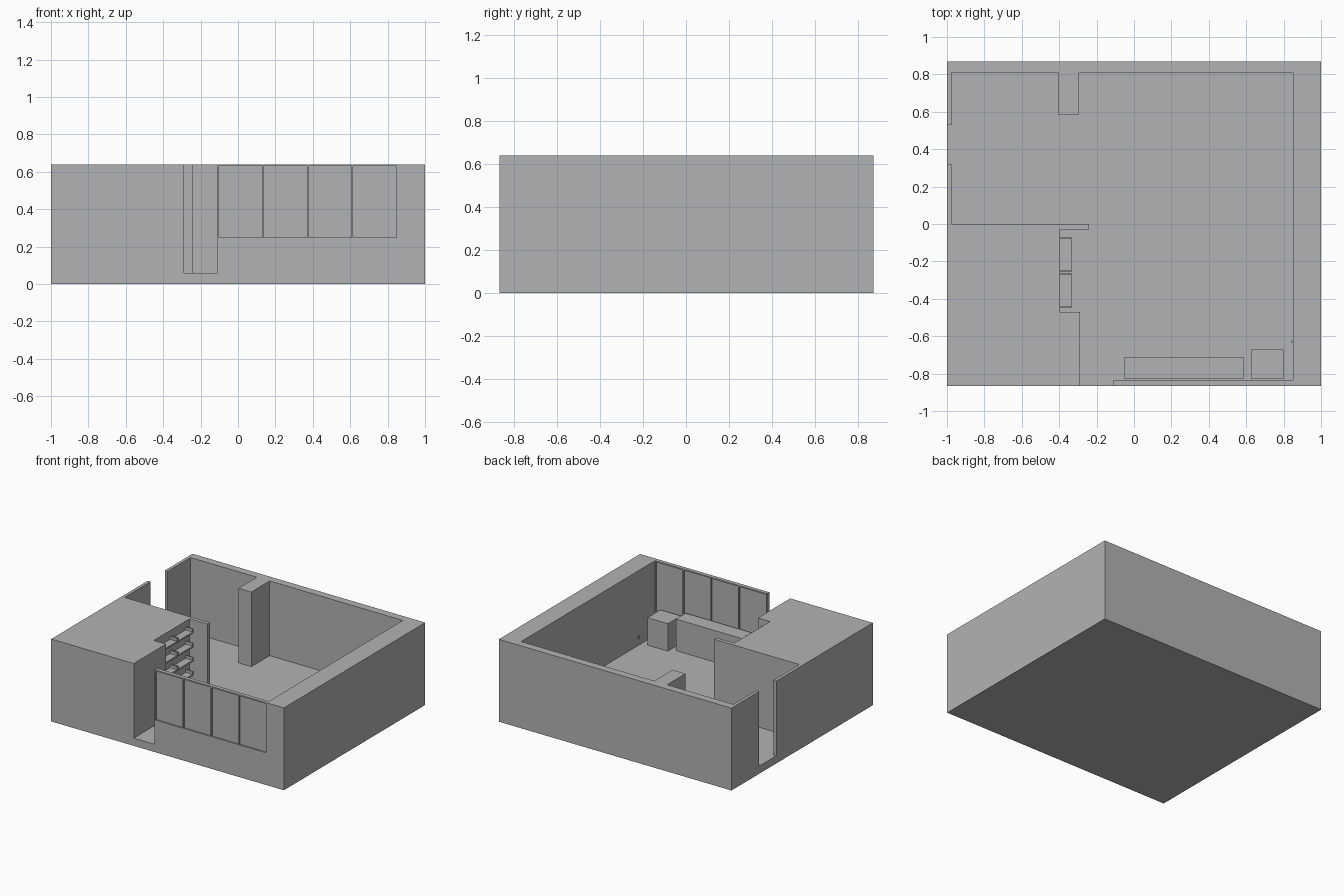
import bpy, bmesh

if "Cube" in bpy.data.objects:
    bpy.data.objects.remove(bpy.data.objects["Cube"])

FLOOR, TOP = 0.06, 0.64
FRONT, BACK = -0.865, 0.87

grey = bpy.data.materials.new("plain_grey")
grey.use_nodes = True
colour = (0.45, 0.45, 0.45, 1)
grey.diffuse_color = colour
grey.node_tree.nodes["Principled BSDF"].inputs["Base Color"].default_value = colour


def prism(name, outline, z0, z1):
    """Extrude a flat outline from z0 to z1."""
    bm = bmesh.new()
    face = bm.faces.new([bm.verts.new((x, y, z0)) for x, y in outline])
    new = bmesh.ops.extrude_face_region(bm, geom=[face])["geom"]
    bmesh.ops.translate(bm, vec=(0, 0, z1 - z0),
                        verts=[v for v in new if isinstance(v, bmesh.types.BMVert)])
    bmesh.ops.recalc_face_normals(bm, faces=bm.faces)
    mesh = bpy.data.meshes.new(name)
    bm.to_mesh(mesh)
    bm.free()
    mesh.materials.append(grey)
    obj = bpy.data.objects.new(name, mesh)
    bpy.context.collection.objects.link(obj)
    return obj


def box(name, x0, x1, y0, y1, z0, z1):
    return prism(name, [(x0, y0), (x1, y0), (x1, y1), (x0, y1)], z0, z1)


def cut(target, cutter):
    """Subtract the cutter and discard it."""
    mod = target.modifiers.new("cut", "BOOLEAN")
    mod.operation, mod.solver, mod.object = "DIFFERENCE", "EXACT", cutter
    cutter.hide_render = True
    bpy.context.view_layer.objects.active = target
    bpy.ops.object.modifier_apply(modifier=mod.name)
    bpy.data.objects.remove(cutter)


# Room shell: solid block with the room, two doorways and shelf niche cut out
shell = box("room_shell", -1, 1, FRONT, BACK, 0, TOP)
room = [(-0.29, -1), (-0.11, -1), (-0.11, -0.835), (0.85, -0.835),
        (0.85, 0.81), (-0.295, 0.81), (-0.295, 0.585), (-0.405, 0.585),
        (-0.405, 0.81), (-0.975, 0.81), (-0.975, 0.53), (-1.1, 0.53),
        (-1.1, 0.32), (-0.975, 0.32), (-0.975, 0), (-0.24, 0),
        (-0.24, -0.03), (-0.395, -0.03), (-0.395, -0.47), (-0.29, -0.47)]
cut(shell, prism("room_cutter", room, FLOOR, 1))

# Four front windows, recessed on both sides of a thin pane
for i in range(4):
    x0 = -0.102 + i * 0.239
    x1 = x0 + 0.232
    cut(shell, box("outer_recess", x0, x1, -0.9, -0.853, 0.25, 0.63))
    cut(shell, box("inner_recess", x0, x1, -0.847, -0.8, 0.25, 0.63))

# Low counter and cabinet under the windows
box("counter", -0.05, 0.585, -0.83, -0.71, FLOOR, 0.305)
box("cabinet", 0.625, 0.80, -0.83, -0.67, FLOOR, 0.273)

# Shelves in the niche: two columns of trays with raised ends
for y0, y1 in ((-0.45, -0.262), (-0.257, -0.07)):
    for level in range(5):
        z = 0.12 + level * 0.11
        box("shelf", -0.395, -0.335, y0, y1, z, z + 0.012)
        for end in (y0, y1 - 0.008):
            box("shelf_end", -0.395, -0.335, end, end + 0.008, z + 0.012, z + 0.035)

# Small wall socket
box("wall_socket", 0.843, 0.852, -0.637, -0.623, 0.115, 0.135)
